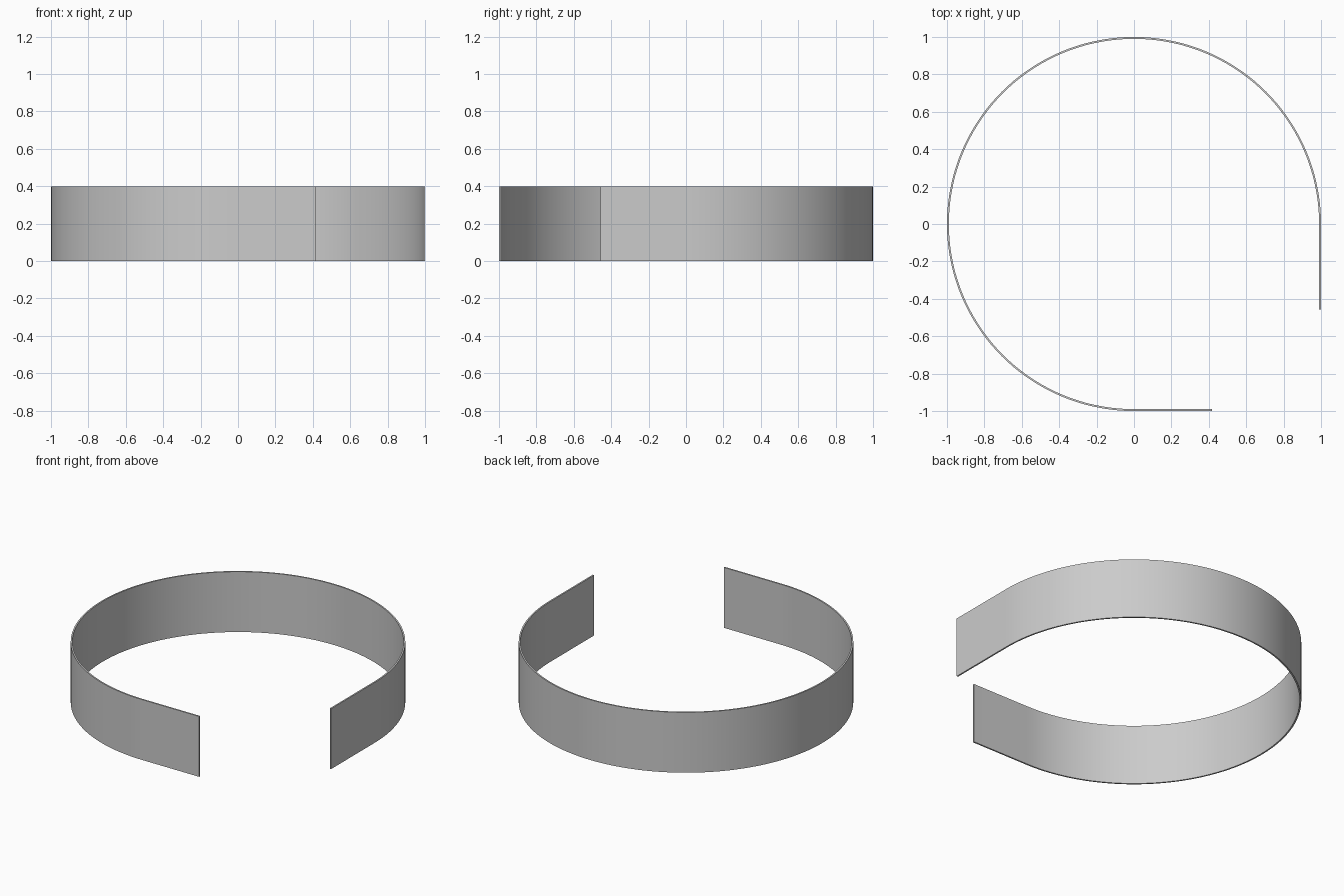
import bpy, bmesh, math

if "Cube" in bpy.data.objects:
    bpy.data.objects.remove(bpy.data.objects["Cube"])

OUTER, INNER, HEIGHT, STEPS = 1.0, 0.99, 0.398, 108


def strip_line(r):
    # straight right tail, three-quarter arc, straight front tail
    arc = [(r * math.cos(a), r * math.sin(a))
           for a in (math.radians(270 * i / STEPS) for i in range(STEPS + 1))]
    return [(r, -0.457)] + arc + [(0.417, -r)]


# Open band: closed thin outline extruded upward
bm = bmesh.new()
rows = [[bm.verts.new((x, y, z)) for x, y in strip_line(r)]
        for r, z in ((OUTER, 0), (OUTER, HEIGHT), (INNER, HEIGHT), (INNER, 0))]
n = len(rows[0])
for k in range(4):
    a, b = rows[k], rows[(k + 1) % 4]
    for i in range(n - 1):
        bm.faces.new((a[i], a[i + 1], b[i + 1], b[i]))
for i in (0, n - 1):
    bm.faces.new([row[i] for row in rows])
bmesh.ops.recalc_face_normals(bm, faces=bm.faces)

mesh = bpy.data.meshes.new("open_band")
bm.to_mesh(mesh)
bm.free()
band = bpy.data.objects.new("open_band", mesh)
bpy.context.collection.objects.link(band)

# Smooth the curve, keep the rims sharp
bpy.context.view_layer.objects.active = band
band.select_set(True)
bpy.ops.object.shade_smooth_by_angle(angle=math.radians(30))
